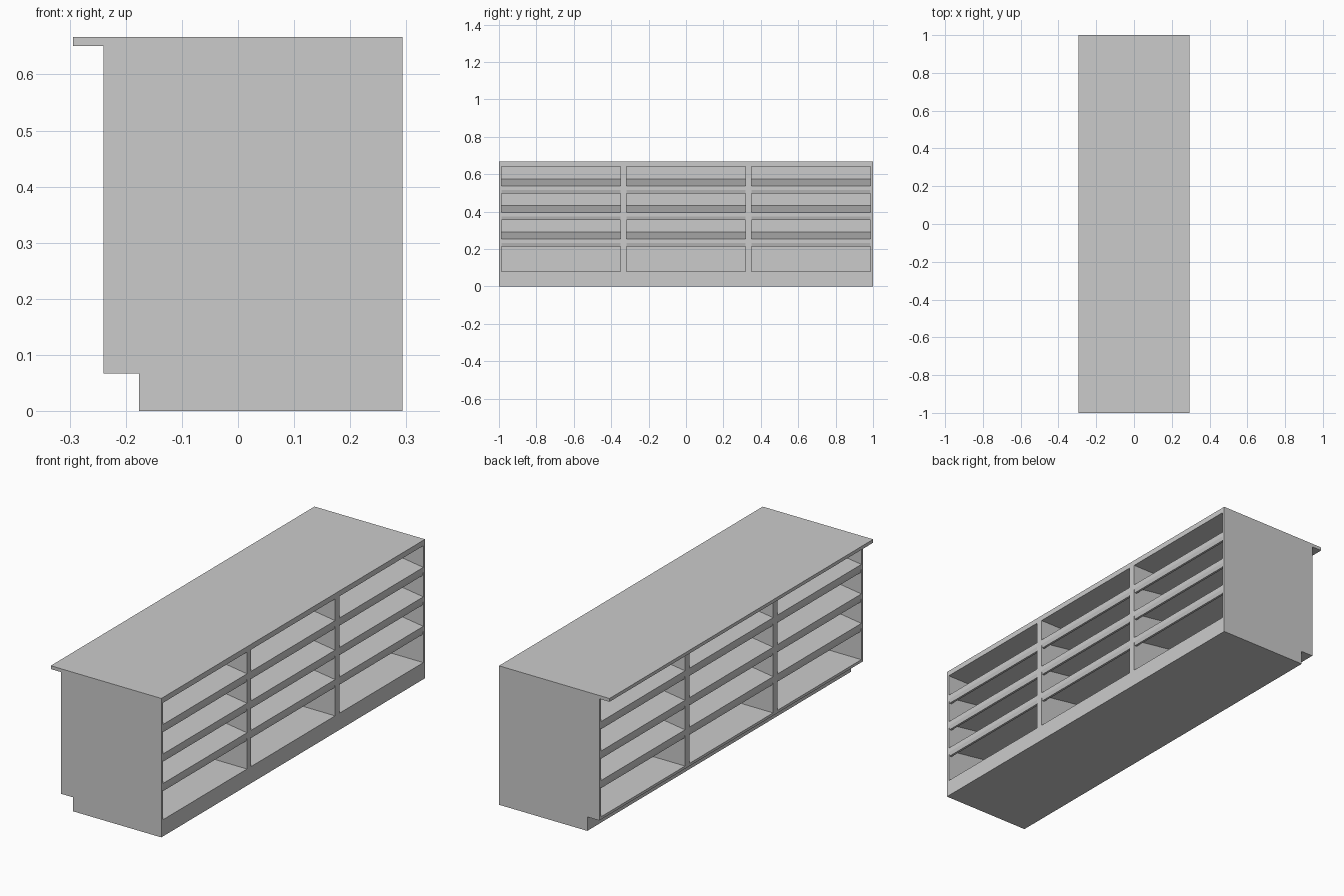
import bpy, bmesh

if "Cube" in bpy.data.objects:
    bpy.data.objects.remove(bpy.data.objects["Cube"])

FRONT, BACK = 0.293, -0.24      # open faces of the body along x
MID = (FRONT + BACK) / 2


def box(name, x0, x1, y0, y1, z0, z1):
    return extrude(name, [(x0, z0), (x1, z0), (x1, z1), (x0, z1)], y0, y1)


def extrude(name, profile, y0, y1):
    """Extrude an (x, z) profile along y."""
    bm = bmesh.new()
    face = bm.faces.new([bm.verts.new((x, y0, z)) for x, z in profile])
    new = bmesh.ops.extrude_face_region(bm, geom=[face])
    verts = [g for g in new["geom"] if isinstance(g, bmesh.types.BMVert)]
    bmesh.ops.translate(bm, verts=verts, vec=(0, y1 - y0, 0))
    bmesh.ops.recalc_face_normals(bm, faces=bm.faces)
    mesh = bpy.data.meshes.new(name)
    bm.to_mesh(mesh)
    bm.free()
    obj = bpy.data.objects.new(name, mesh)
    bpy.context.collection.objects.link(obj)
    return obj


# Worktop with overhang, top rail board, floor and recessed plinth
box("worktop", -0.294, FRONT, -1, 1, 0.651, 0.667)
box("top_board", BACK, FRONT, -1, 1, 0.641, 0.651)
box("floor_board", BACK, FRONT, -1, 1, 0.067, 0.08)
box("plinth", -0.176, FRONT, -1, 1, 0, 0.067)

# End panels and dividers
for name, y0, y1 in [("end_panel_left", -1, -0.987), ("divider_left", -0.35, -0.318),
                     ("divider_right", 0.318, 0.35), ("end_panel_right", 0.987, 1)]:
    box(name, BACK, FRONT, y0, y1, 0.08, 0.641)

# Central panel separating both open sides
box("centre_panel", MID - 0.006, MID + 0.006, -0.987, 0.987, 0.08, 0.641)

# Double sided thin shelves, sloping down from the centre, with hanging front lips
for b, (y0, y1) in enumerate([(-0.987, -0.35), (-0.318, 0.318), (0.35, 0.987)]):
    for row in range(3):
        z = 0.254 + row * 0.1415
        half = [(MID, z + 0.038), (FRONT, z), (FRONT, z - 0.023), (FRONT - 0.005, z - 0.041),
                (FRONT - 0.016, z - 0.041), (FRONT - 0.016, z - 0.012), (MID, z + 0.024)]
        other = [(2 * MID - x, h) for x, h in half[5:0:-1]]
        extrude(f"shelf_{b + 1}_{row + 1}", half + other, y0, y1)
